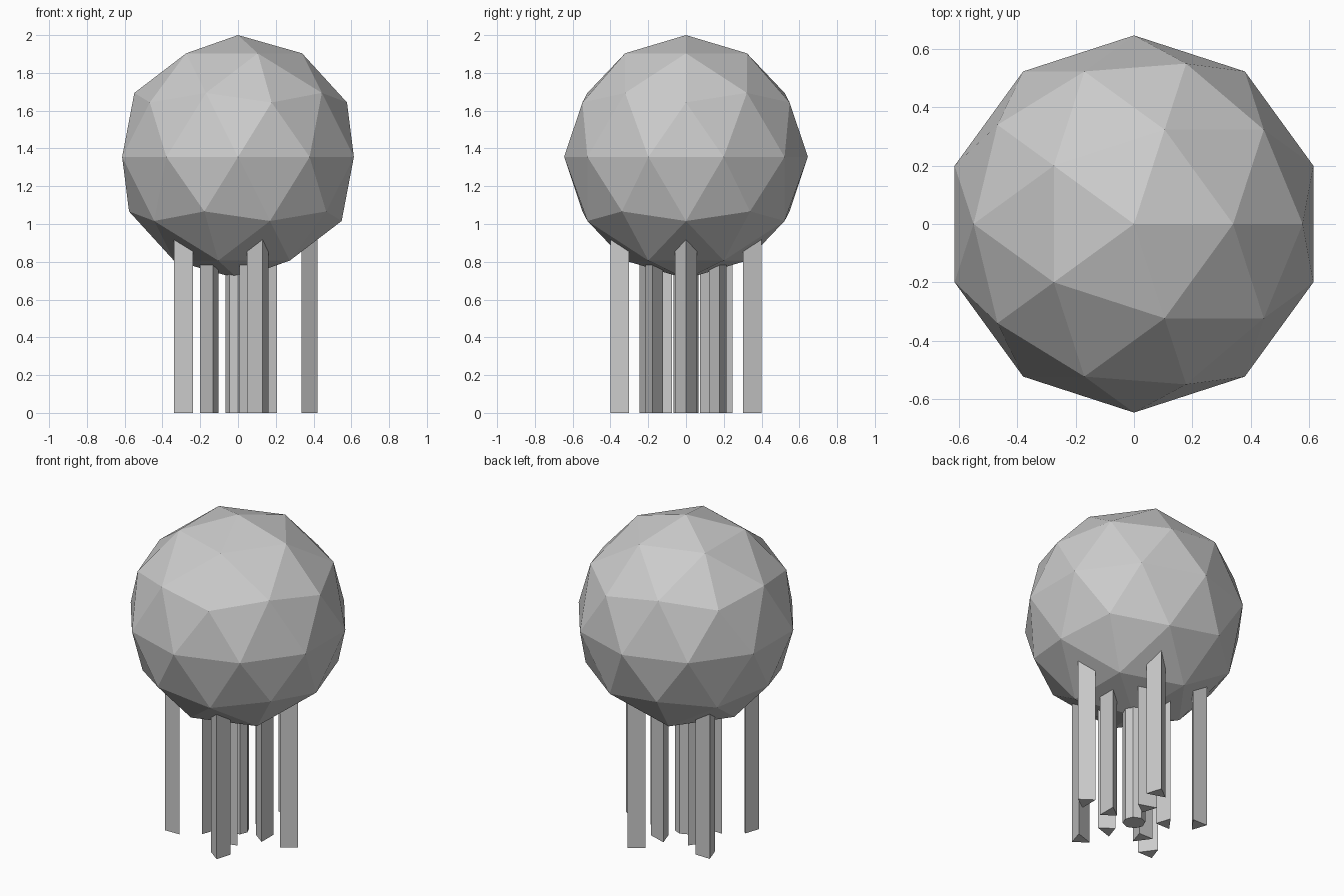
import bpy, bmesh
from math import cos, sin, radians

if "Cube" in bpy.data.objects:
    bpy.data.objects.remove(bpy.data.objects["Cube"])

LEG_TOP = 1.0


def prism(name, points, z0, z1):
    """Closed vertical prism over a flat outline."""
    bm = bmesh.new()
    face = bm.faces.new([bm.verts.new((x, y, z0)) for x, y in points])
    ext = bmesh.ops.extrude_face_region(bm, geom=[face], use_keep_orig=True)
    for v in ext["geom"]:
        if isinstance(v, bmesh.types.BMVert):
            v.co.z = z1
    bmesh.ops.recalc_face_normals(bm, faces=bm.faces)
    mesh = bpy.data.meshes.new(name)
    bm.to_mesh(mesh)
    bm.free()
    obj = bpy.data.objects.new(name, mesh)
    bpy.context.collection.objects.link(obj)
    return obj


def leg_ring(name, base_r, apex_r, half_width):
    """Five triangular legs, each turned to follow the ring."""
    for i in range(5):
        a = radians(72 * i)
        outline = [(base_r, -half_width), (apex_r, 0), (base_r, half_width)]
        turned = [(x * cos(a) - y * sin(a), x * sin(a) + y * cos(a)) for x, y in outline]
        prism(f"{name}_{i + 1}", turned, 0, LEG_TOP)


# Faceted ball body
bpy.ops.mesh.primitive_ico_sphere_add(subdivisions=2, radius=0.645, location=(0, 0, 1.355))
bpy.context.object.name = "ball_body"

# Outer legs point outward, inner legs point inward
leg_ring("outer_leg", 0.337, 0.42, 0.059)
leg_ring("inner_leg", 0.207, 0.127, 0.059)

# Eight-sided centre post
octagon = [(0.065 * cos(radians(45 * i)), 0.065 * sin(radians(45 * i))) for i in range(8)]
prism("centre_post", octagon, 0, LEG_TOP)
